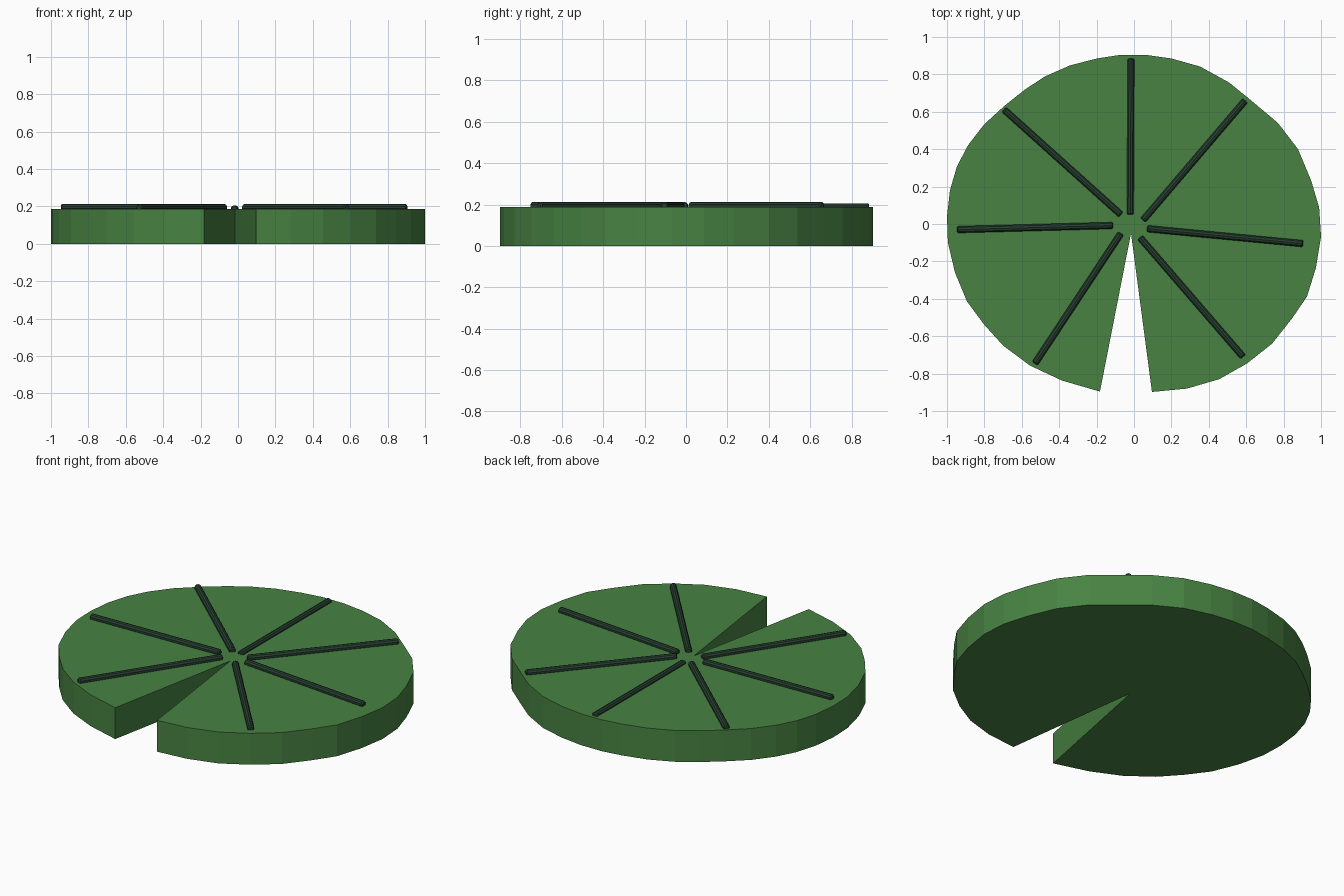
import bpy, bmesh
from mathutils import Vector

if "Cube" in bpy.data.objects:
    bpy.data.objects.remove(bpy.data.objects["Cube"])

def material(name, col):
    m = bpy.data.materials.new(name)
    m.diffuse_color = (*col, 1)
    m.use_nodes = True
    m.node_tree.nodes["Principled BSDF"].inputs["Base Color"].default_value = m.diffuse_color
    return m

def finish(name, bm, mat):
    bmesh.ops.recalc_face_normals(bm, faces=bm.faces)
    me = bpy.data.meshes.new(name)
    bm.to_mesh(me)
    bm.free()
    me.materials.append(mat)
    ob = bpy.data.objects.new(name, me)
    bpy.context.collection.objects.link(ob)
    return ob

leaf_green = material("leaf_green", (0.065, 0.225, 0.055))
vein_green = material("vein_green", (0.02, 0.05, 0.03))

# Leaf pad: irregular round outline with a wedge notch at the front
THICK = 0.187
outline = [
    (-.016, -.05), (.096, -.898), (.283, -.88), (.455, -.83), (.604, -.746),
    (.738, -.64), (.845, -.505), (.925, -.388), (.973, -.233), (1, -.067),
    (.99, .088), (.947, .233), (.877, .4), (.77, .54), (.615, .67),
    (.508, .757), (.353, .842), (.2, .885), (.064, .904), (-.075, .904),
    (-.198, .885), (-.342, .848), (-.476, .789), (-.583, .719), (-.69, .634),
    (-.802, .532), (-.888, .42), (-.947, .307), (-.984, .18), (-1, .04),
    (-.995, -.1), (-.957, -.26), (-.893, -.414), (-.802, -.537), (-.7, -.65),
    (-.556, -.757), (-.385, -.837), (-.182, -.896)]
bm = bmesh.new()
base = bm.faces.new([bm.verts.new((x, y, 0)) for x, y in outline])
ext = bmesh.ops.extrude_face_region(bm, geom=[base], use_keep_orig=True)
top = [v for v in ext["geom"] if isinstance(v, bmesh.types.BMVert)]
bmesh.ops.translate(bm, verts=top, vec=(0, 0, THICK))
finish("leaf_pad", bm, leaf_green)

# Raised veins: thin rods half sunk into the top, radiating from the centre
R = 0.019
veins = [  # inner x, y, outer x, y, height of axis
    (-.02, .05, -.016, .885, .187), (.048, .02, .594, .66, .194),
    (.07, -.025, .904, -.105, .194), (.032, -.072, .583, -.71, .194),
    (-.07, -.05, -.53, -.746, .194), (-.112, -.008, -.947, -.03, .194),
    (-.07, .05, -.695, .612, .194)]
for i, (x0, y0, x1, y1, z) in enumerate(veins):
    a, b = Vector((x0, y0, z)), Vector((x1, y1, z))
    bm = bmesh.new()
    bmesh.ops.create_cone(bm, cap_ends=True, segments=10, radius1=R, radius2=R,
                          depth=(b - a).length)
    caps = [e for e in bm.edges if any(len(f.verts) > 4 for f in e.link_faces)]
    bmesh.ops.bevel(bm, geom=caps, offset=0.006, segments=1, affect='EDGES')
    ob = finish(f"vein_{i + 1}", bm, vein_green)
    ob.location = (a + b) / 2
    ob.rotation_euler = (b - a).to_track_quat('Z', 'Y').to_euler()
